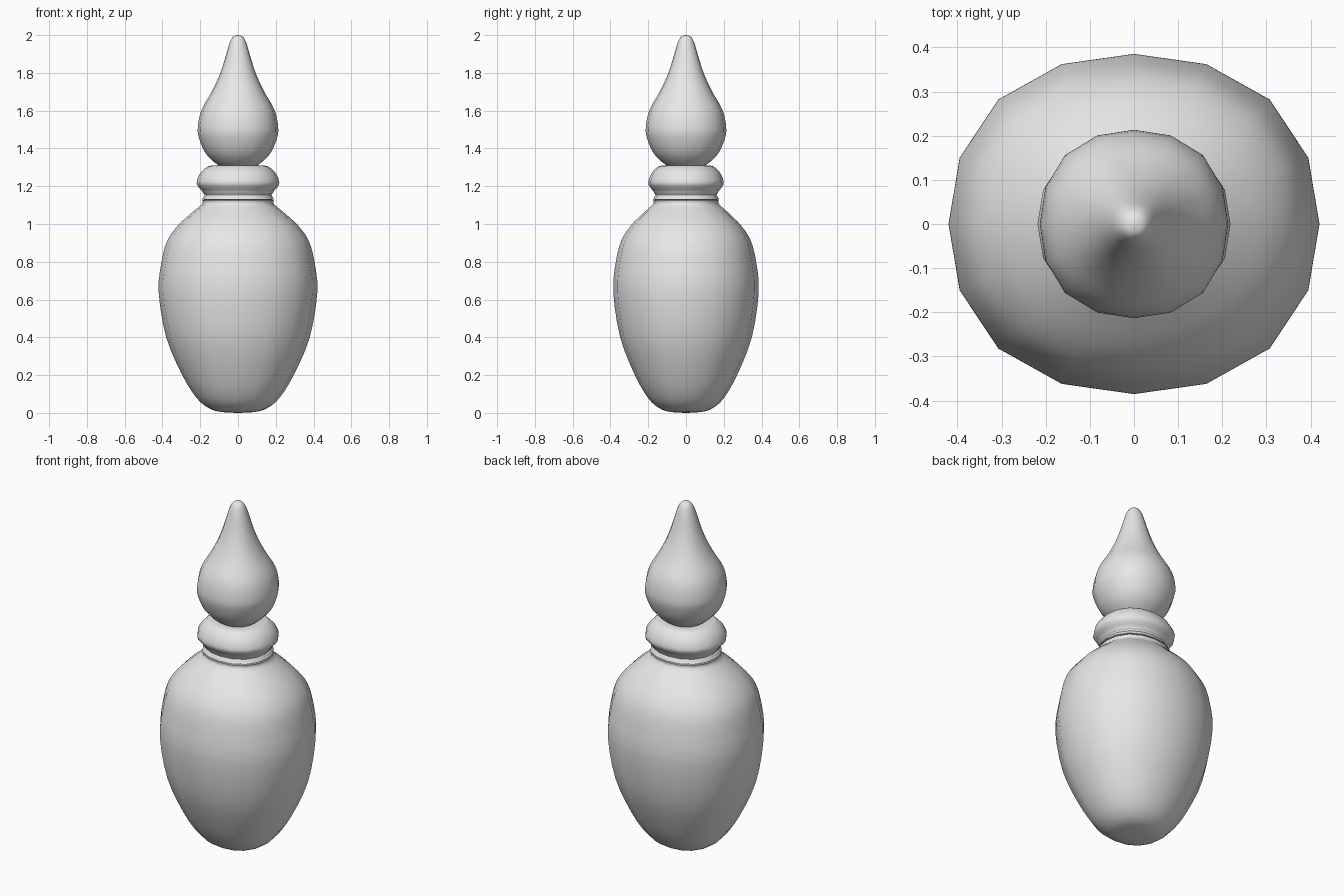
import bpy, bmesh, math
from mathutils import Vector

cube = bpy.data.objects.get("Cube")
if cube:
    bpy.data.objects.remove(cube, do_unlink=True)

SIDES = 16

grey = bpy.data.materials.new("pale grey")
grey.use_nodes = True
grey.diffuse_color = (0.8, 0.8, 0.8, 1)
grey.node_tree.nodes["Principled BSDF"].inputs["Base Color"].default_value = (0.8, 0.8, 0.8, 1)


def smooth_profile(points, steps):
    """Catmull-Rom curve through (radius, height) points."""
    p = [Vector(q) for q in points]
    p = [p[0]] + p + [p[-1]]
    out = []
    for a, b, c, d in zip(p, p[1:], p[2:], p[3:]):
        for i in range(steps):
            t = i / steps
            out.append(b + 0.5 * t * ((c - a) + t * ((2 * a - 5 * b + 4 * c - d)
                       + t * (3 * (b - c) + d - a))))
    return out + [p[-1]]


def lathe(name, points, depth, steps=3):
    """Turn a profile into a closed, slightly squared solid of revolution."""
    bm = bmesh.new()
    rings = []
    for r, z in smooth_profile(points, steps):
        if r < 0.002:
            rings.append([bm.verts.new((0, 0, z))])
            continue
        ring = []
        for i in range(SIDES):
            a = math.tau * i / SIDES
            k = r * (1 + 0.035 * math.sin(2 * a) ** 2)
            ring.append(bm.verts.new((k * math.cos(a), depth * k * math.sin(a), z)))
        rings.append(ring)
    for low, high in zip(rings, rings[1:]):
        for i in range(SIDES):
            j = (i + 1) % SIDES
            quad = [low[i % len(low)], low[j % len(low)],
                    high[j % len(high)], high[i % len(high)]]
            corners = list(dict.fromkeys(quad))
            if len(corners) > 2:
                bm.faces.new(corners)
    bmesh.ops.recalc_face_normals(bm, faces=bm.faces)
    mesh = bpy.data.meshes.new(name)
    bm.to_mesh(mesh)
    bm.free()
    mesh.materials.append(grey)
    obj = bpy.data.objects.new(name, mesh)
    bpy.context.collection.objects.link(obj)
    bpy.ops.object.select_all(action="DESELECT")
    obj.select_set(True)
    bpy.context.view_layer.objects.active = obj
    bpy.ops.object.shade_smooth_by_angle(angle=math.radians(50))
    return obj


# Oval bottle body, rounded underneath and narrowing to the neck
lathe("bottle_body", [
    (0, 0), (0.09, 0.005), (0.155, 0.025), (0.22, 0.08), (0.295, 0.2),
    (0.38, 0.4), (0.42, 0.64), (0.405, 0.8), (0.375, 0.91), (0.32, 0.99),
    (0.25, 1.055), (0.19, 1.105), (0.175, 1.13), (0, 1.135)], 0.917)

# Thin ring around the neck
lathe("neck_ring", [
    (0, 1.125), (0.175, 1.127), (0.184, 1.14), (0.176, 1.153),
    (0.165, 1.165), (0, 1.17)], 0.917)

# Bulging collar at the mouth
lathe("collar", [
    (0, 1.155), (0.165, 1.158), (0.19, 1.175), (0.215, 1.205), (0.217, 1.23),
    (0.2, 1.268), (0.17, 1.298), (0.13, 1.31), (0, 1.308)], 0.913)

# Teardrop stopper
lathe("stopper", [
    (0, 1.288), (0.06, 1.293), (0.11, 1.315), (0.17, 1.372), (0.205, 1.45),
    (0.213, 1.51), (0.195, 1.6), (0.145, 1.69), (0.11, 1.76), (0.083, 1.83),
    (0.059, 1.91), (0.042, 1.965), (0.024, 1.993), (0, 2.0)], 1.0)
